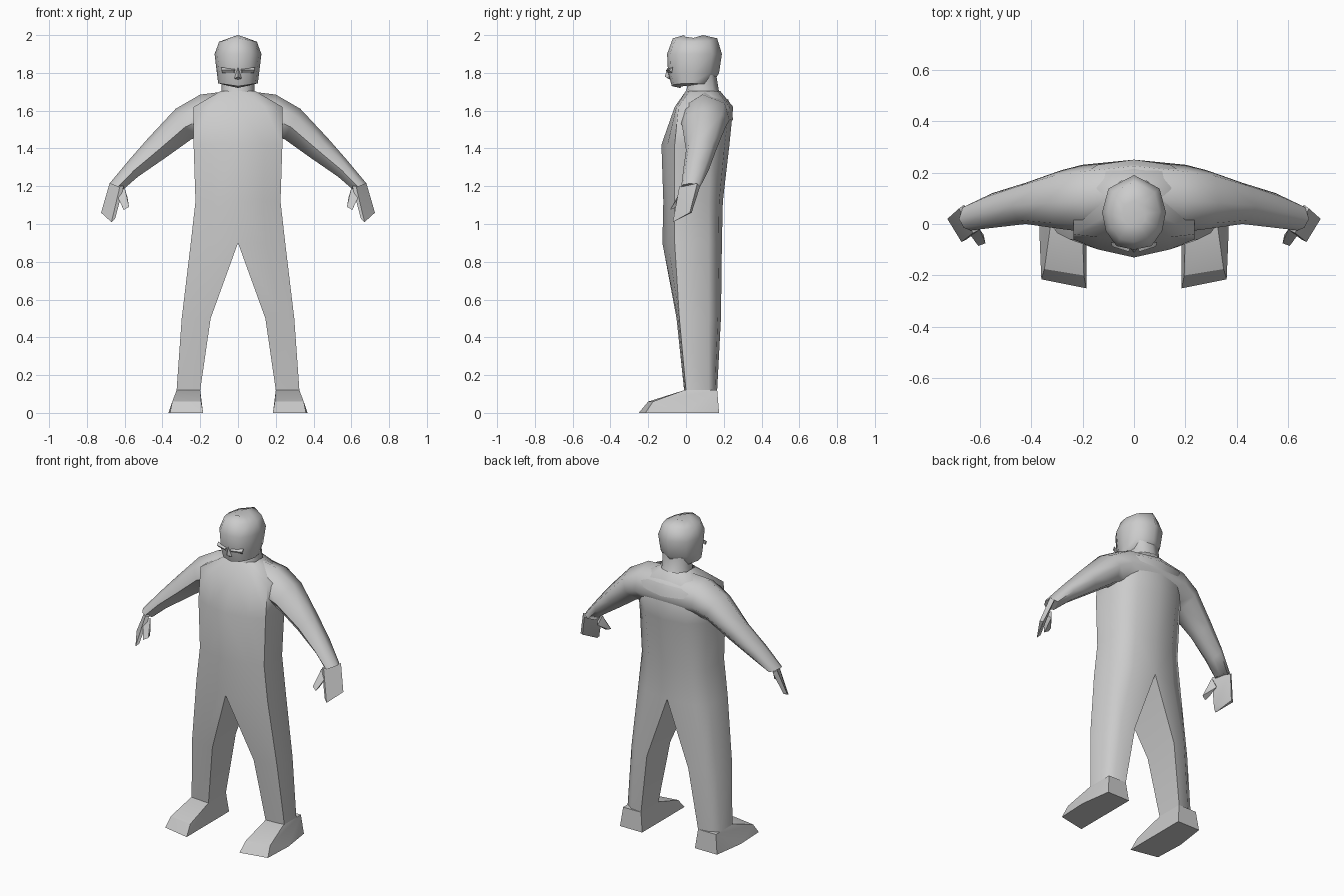
import bpy, bmesh, math
from mathutils import Vector

if "Cube" in bpy.data.objects:
    bpy.data.objects.remove(bpy.data.objects["Cube"])

grey = bpy.data.materials.new("plain grey")
grey.diffuse_color = (0.6, 0.6, 0.6, 1)
grey.use_nodes = True
grey.node_tree.nodes["Principled BSDF"].inputs["Base Color"].default_value = grey.diffuse_color


def finish(name, bm, mirrored=False, angle=50):
    """Optionally mirror across x, weld, and make a smooth-shaded object."""
    if mirrored:
        copy = bmesh.ops.duplicate(bm, geom=bm.verts[:] + bm.edges[:] + bm.faces[:])
        for v in copy["geom"]:
            if isinstance(v, bmesh.types.BMVert):
                v.co.x = -v.co.x
        bmesh.ops.reverse_faces(bm, faces=[f for f in copy["geom"] if isinstance(f, bmesh.types.BMFace)])
    bmesh.ops.remove_doubles(bm, verts=bm.verts[:], dist=0.0005)
    bmesh.ops.recalc_face_normals(bm, faces=bm.faces[:])
    mesh = bpy.data.meshes.new(name)
    bm.to_mesh(mesh)
    bm.free()
    mesh.materials.append(grey)
    ob = bpy.data.objects.new(name, mesh)
    bpy.context.collection.objects.link(ob)
    bpy.ops.object.select_all(action='DESELECT')
    ob.select_set(True)
    bpy.context.view_layer.objects.active = ob
    bpy.ops.object.shade_smooth_by_angle(angle=math.radians(angle))
    return ob


def loft(rings, closed=lambda i: True, caps=(True, True)):
    """Skin a list of rings; closed(i) says whether strip i wraps round."""
    bm = bmesh.new()
    rows = [[bm.verts.new(p) for p in ring] for ring in rings]
    n = len(rows[0])
    for i in range(len(rows) - 1):
        for j in range(n if closed(i) else n - 1):
            k = (j + 1) % n
            bm.faces.new((rows[i][j], rows[i][k], rows[i + 1][k], rows[i + 1][j]))
    if caps[0]:
        bm.faces.new(rows[0])
    if caps[1]:
        bm.faces.new(rows[-1])
    return bm


def hull(points):
    bm = bmesh.new()
    for p in points:
        bm.verts.new(p)
    res = bmesh.ops.convex_hull(bm, input=bm.verts[:])
    junk = [v for v in res["geom_interior"] if isinstance(v, bmesh.types.BMVert)]
    bmesh.ops.delete(bm, geom=junk, context='VERTS')
    bmesh.ops.dissolve_limit(bm, angle_limit=0.02, verts=bm.verts[:], edges=bm.edges[:])
    return bm


# Torso and legs: z, inner x, outer x, centre front y, side front y, side back y, back y
body_rows = [
    (1.705, 0, 0.09, 0.00, 0.04, 0.12, 0.18),
    (1.62, 0, 0.235, -0.06, -0.04, 0.17, 0.25),
    (1.42, 0, 0.235, -0.13, -0.06, 0.13, 0.23),
    (1.12, 0, 0.225, -0.12, -0.06, 0.12, 0.195),
    (0.90, 0, 0.25, -0.125, -0.06, 0.12, 0.19),
    (0.50, 0.145, 0.298, -0.05, -0.035, 0.12, 0.185),
    (0.12, 0.20, 0.325, -0.01, 0.0, 0.12, 0.165),
]


def body_ring(z, xi, xo, yf, ysf, ysb, yb):
    xm = xi + (xo - xi) * 0.6
    return [(xi, yf, z), (xm, yf * 0.55 + ysf * 0.45, z), (xo, ysf, z),
            (xo, ysb, z), (xm, yb * 0.75 + ysb * 0.25, z), (xi, yb, z)]


finish("body", loft([body_ring(*r) for r in body_rows], lambda i: i >= 4, (False, True)), True, 60)

# Feet: wedge from ankle to toe
foot = [(x, y, 0.12) for x in (0.20, 0.325) for y in (-0.01, 0.165)]
foot += [(0.185, 0.175, 0), (0.34, 0.175, 0), (0.368, -0.02, 0), (0.36, -0.215, 0),
         (0.185, -0.25, 0), (0.195, -0.20, 0.06), (0.348, -0.175, 0.06)]
finish("feet", hull(foot), True, 30)

# Arms: upper point x z, lower point x z, front y, back y
arm_rows = [
    (0.0, 1.71, 0.0, 1.45, 0.0, 0.25),
    (0.20, 1.685, 0.20, 1.46, -0.03, 0.23),
    (0.33, 1.61, 0.245, 1.45, -0.02, 0.21),
    (0.475, 1.455, 0.385, 1.35, 0.0, 0.16),
    (0.58, 1.335, 0.53, 1.25, -0.015, 0.12),
    (0.68, 1.215, 0.605, 1.185, -0.025, 0.075),
]


def arm_ring(xu, zu, xl, zl, yf, yb):
    up, low = Vector((xu, 0, zu)), Vector((xl, 0, zl))
    span = yb - yf
    ring = []
    for across, down in ((0.45, 0), (0.1, 0.25), (0, 0.6), (0.3, 1), (0.7, 1), (1, 0.6), (0.9, 0.2)):
        p = up.lerp(low, down)
        ring.append((p.x, yf + span * across, p.z))
    return ring


finish("arms", loft([arm_ring(*r) for r in arm_rows], caps=(False, True)), True, 60)

# Hands: flat palm and a short thumb
finish("hands", hull([
    (0.605, -0.025, 1.20), (0.625, -0.035, 1.20), (0.68, 0.06, 1.215), (0.66, 0.075, 1.20),
    (0.725, 0.02, 1.06), (0.705, 0.03, 1.06), (0.67, -0.07, 1.01), (0.65, -0.06, 1.03)]), True, 30)
finish("thumbs", hull([
    (0.60, -0.02, 1.19), (0.645, -0.03, 1.16), (0.62, 0.0, 1.13), (0.585, -0.04, 1.14),
    (0.605, -0.085, 1.075), (0.577, -0.075, 1.09), (0.61, -0.06, 1.085), (0.582, -0.05, 1.095)]), True, 30)

# Neck
def oval(z, w, yf, yb, droop=0.0):
    shape = ((0, 0), (0.55, 0.05), (0.88, 0.25), (1, 0.5), (0.8, 0.82), (0, 1))
    half = [(w * x, yf + (yb - yf) * t, z - droop * (1 - x)) for x, t in shape]
    return half + [(-x, y, zz) for x, y, zz in half[-2:0:-1]]


finish("neck", loft([oval(1.64, 0.10, -0.02, 0.22), oval(1.70, 0.088, 0.0, 0.175),
                     oval(1.79, 0.085, 0.02, 0.16)]), angle=60)

# Head: rounded block narrowing to the jaw
finish("head", loft([
    oval(1.735, 0.065, -0.03, 0.09, 0.015), oval(1.745, 0.105, -0.075, 0.135, 0.015),
    oval(1.80, 0.112, -0.095, 0.175), oval(1.90, 0.124, -0.10, 0.19),
    oval(1.965, 0.10, -0.07, 0.165, -0.018), oval(1.985, 0.045, -0.01, 0.09, -0.015)]), angle=60)

# Brow ridges and nose
finish("brows", hull([
    (0.015, -0.09, 1.82), (0.09, -0.07, 1.83), (0.02, -0.108, 1.815), (0.085, -0.088, 1.815),
    (0.02, -0.095, 1.80), (0.085, -0.075, 1.80)]), True, 30)
finish("nose", hull([
    (0, -0.098, 1.83), (0.02, -0.088, 1.77), (-0.02, -0.088, 1.77), (0, -0.112, 1.78), (0, -0.085, 1.765)]))
